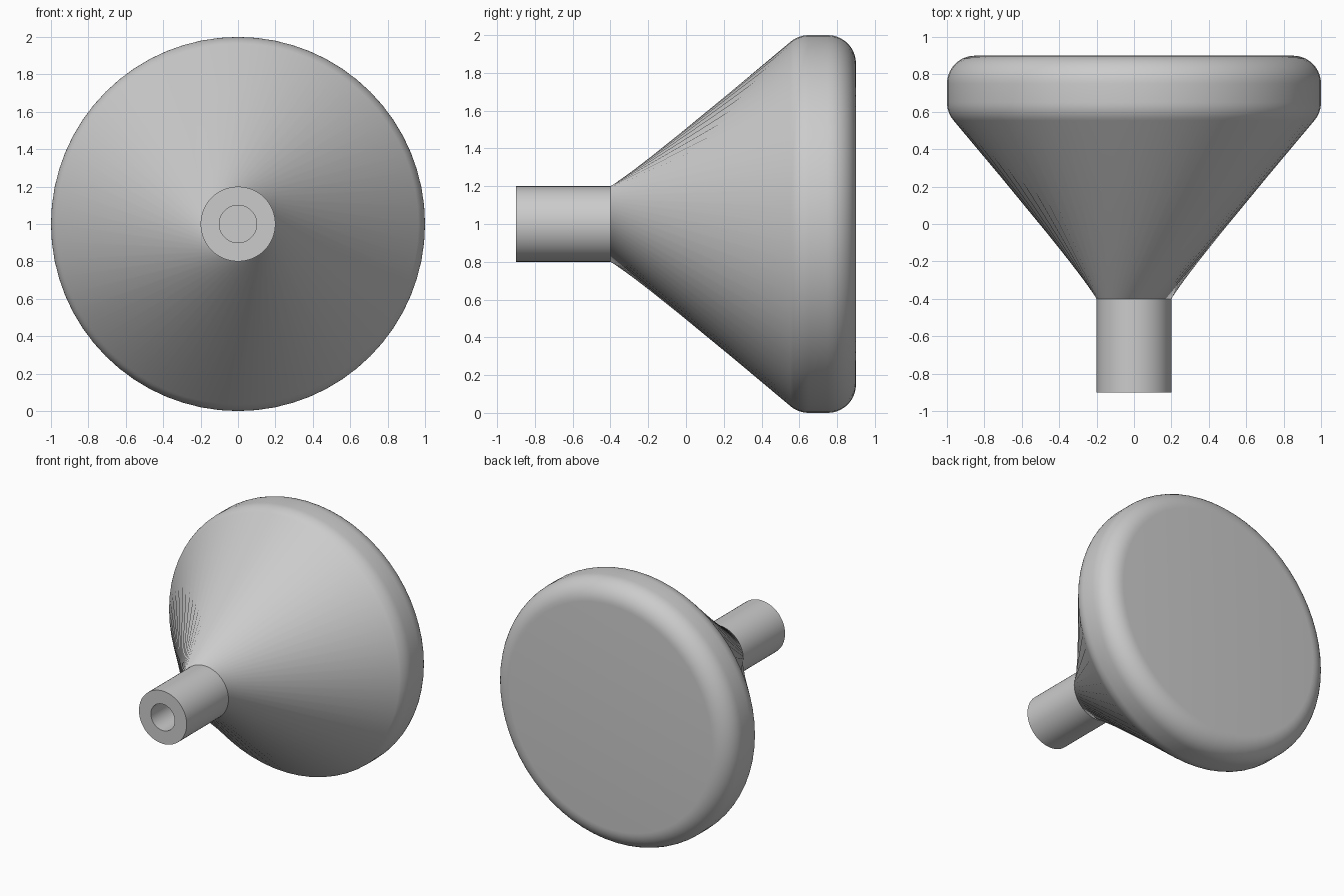
import bpy
import bmesh
from math import sin, cos, pi, radians

if "Cube" in bpy.data.objects:
    bpy.data.objects.remove(bpy.data.objects["Cube"], do_unlink=True)

SEGMENTS = 64
TWIST = -7 * 2 * pi / SEGMENTS   # turn of the wide rim against the throat

grey = bpy.data.materials.new("plain_grey")
grey.use_nodes = True
colour = (0.6, 0.6, 0.6, 1)
grey.diffuse_color = colour
grey.node_tree.nodes["Principled BSDF"].inputs["Base Color"].default_value = colour


def revolve(name, rings, cap_first=False, cap_last=False):
    """Skin rings of (y, radius, turn) around the horizontal axis at z = 1."""
    bm = bmesh.new()
    loops = []
    for y, r, turn in rings:
        angles = [2 * pi * i / SEGMENTS + turn for i in range(SEGMENTS)]
        loops.append([bm.verts.new((r * cos(a), y, 1 + r * sin(a))) for a in angles])
    for a, b in zip(loops, loops[1:]):
        for i in range(SEGMENTS):
            j = (i + 1) % SEGMENTS
            bm.faces.new((a[i], a[j], b[j], b[i]))
    if cap_first:
        bm.faces.new(loops[0][::-1])
    if cap_last:
        bm.faces.new(loops[-1])
    mesh = bpy.data.meshes.new(name)
    bm.to_mesh(mesh)
    bm.free()
    mesh.materials.append(grey)
    obj = bpy.data.objects.new(name, mesh)
    bpy.context.collection.objects.link(obj)
    bpy.ops.object.select_all(action="DESELECT")
    obj.select_set(True)
    bpy.context.view_layer.objects.active = obj
    bpy.ops.object.shade_smooth_by_angle(angle=radians(30))
    return obj


def fillet(centre_y, start, end, steps, radius=0.15):
    """Rounded rim corner; angles run from the outward direction to the back."""
    out = []
    for k in range(steps + 1):
        a = radians(start + (end - start) * k / steps)
        out.append((centre_y + radius * sin(a), 1 - radius + radius * cos(a), TWIST))
    return out


# Hollow stem: bore floor, bore wall, front lip, outer wall
revolve("stem", [(-0.4, 0.1, 0), (-0.9, 0.1, 0), (-0.9, 0.2, 0), (-0.4, 0.2, 0)],
        cap_first=True)

# Flared head: twisted cone, rounded rim, flat back
revolve("flared_head",
        [(-0.4, 0.2, 0)] + fillet(0.65, -40, 0, 6) + fillet(0.75, 0, 90, 10),
        cap_last=True)
